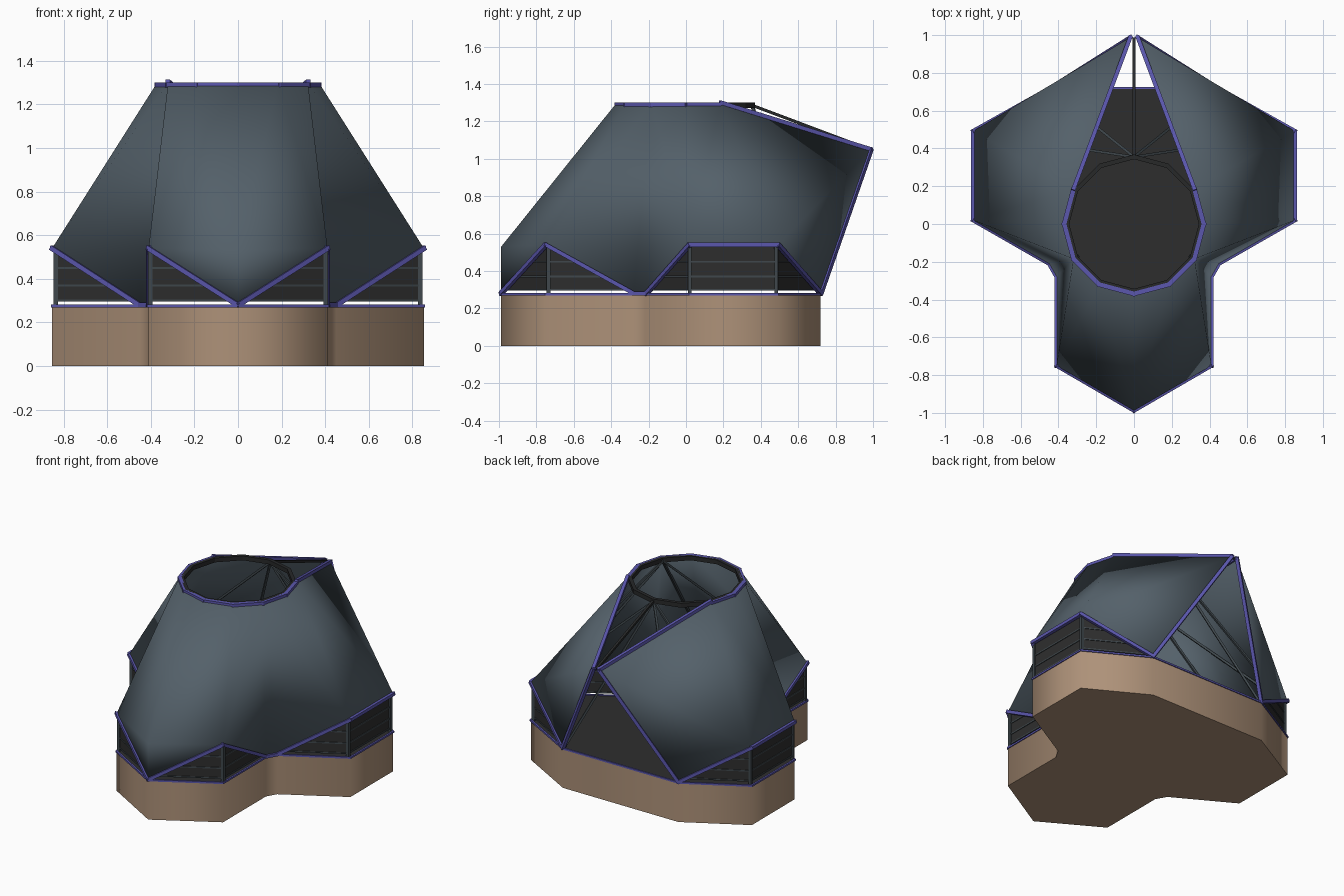
import bpy, bmesh, math
from mathutils import Vector as V

if "Cube" in bpy.data.objects:
    bpy.data.objects.remove(bpy.data.objects["Cube"])


def material(name, rgb):
    m = bpy.data.materials.new(name)
    m.diffuse_color = (*rgb, 1)
    m.use_nodes = True
    m.node_tree.nodes["Principled BSDF"].inputs["Base Color"].default_value = m.diffuse_color
    return m


ROOF = material("slate_fabric", (0.088, 0.118, 0.143))
TAN = material("tan_base", (0.42, 0.285, 0.19))
TRIM = material("violet_trim", (0.105, 0.095, 0.42))
DARK = material("dark_floor", (0.027, 0.027, 0.027))
FRAME = material("frame_grey", (0.05, 0.064, 0.073))
RINGM = material("ring_black", (0.02, 0.021, 0.022))


def make(name, bm, mats, mirror=False, smooth=None):
    me = bpy.data.meshes.new(name)
    bm.to_mesh(me)
    bm.free()
    for m in mats:
        me.materials.append(m)
    if smooth:
        me.polygons.foreach_set("use_smooth", [True] * len(me.polygons))
        me.set_sharp_from_angle(angle=math.radians(smooth))
    ob = bpy.data.objects.new(name, me)
    bpy.context.collection.objects.link(ob)
    if mirror:
        ob.modifiers.new("mirror", 'MIRROR').use_clip = True
    return ob


def rods(name, segments, w, mat, mirror=True):
    """Square bars along a list of (start, end) pairs."""
    bm = bmesh.new()
    for a, b in segments:
        a, b = V(a), V(b)
        d = b - a
        rot = d.to_track_quat('Z', 'Y').to_matrix().to_4x4()
        rot.translation = (a + b) / 2
        vs = bmesh.ops.create_cube(bm, size=1)["verts"]
        for v in vs:
            v.co = rot @ V((v.co.x * w, v.co.y * w, v.co.z * (d.length + w * 0.6)))
    return make(name, bm, [mat], mirror)


def ring_pt(deg, r=0.37, z=1.3):
    a = math.radians(deg)
    return V((r * math.cos(a), r * math.sin(a), z))


# Key points of the right half
LOW, HIGH = 0.28, 0.54
r = [ring_pt(-90 + 30 * i) for i in range(5)]
T, B = V((0, -0.988, 0.53)), V((0, -0.988, LOW))
C = V((0.41, -0.75, HIGH))
V1, V2 = V((0.41, -0.28, LOW)), V((0.45, -0.21, LOW))
D, E = V((0.852, 0.02, HIGH)), V((0.852, 0.492, HIGH))
F, K = V((0.445, 0.72, LOW)), V((0.02, 0.988, 1.05))

# Base with dark floor on top
half = [B, C, V1, V2, D, E, F]
outline = [p.xy for p in half] + [V((-p.x, p.y)) for p in half[:0:-1]]
bm = bmesh.new()
face = bm.faces.new([bm.verts.new((p.x, p.y, 0)) for p in outline])
top = bmesh.ops.extrude_face_region(bm, geom=[face])["geom"]
for v in [g for g in top if isinstance(g, bmesh.types.BMVert)]:
    v.co.z = 0.275
bmesh.ops.recalc_face_normals(bm, faces=bm.faces)
for f in bm.faces:
    f.material_index = 1 if f.normal.z > 0.5 else 0
make("base", bm, [TAN, DARK], smooth=65)

# Roof shell
bm = bmesh.new()
cache = {}


def vert(p):
    key = tuple(p)
    if key not in cache:
        cache[key] = bm.verts.new(p)
    return cache[key]


for poly in ([r[0], r[1], C, T], [T, C, B], [r[1], r[2], C], [r[2], V1, C],
             [r[2], V2, V1], [r[2], r[3], D], [r[2], D, V2],
             [r[3], r[4], E, D], [r[4], K, E], [K, F, E]):
    bm.faces.new([vert(p) for p in reversed(poly)])
roof = make("roof", bm, [ROOF], mirror=True, smooth=180)
solid = roof.modifiers.new("thickness", 'SOLIDIFY')
solid.thickness = 0.008

# Trim on roof edges, crown and base rim
edge = [B, C, V1, V2, D, E, F, K, r[4]]
rods("roof_edge_trim", list(zip(edge, edge[1:])), 0.022, TRIM)
crown = [V((p.x, p.y, 1.288)) for p in r]
rods("crown_trim", list(zip(crown, crown[1:])), 0.024, TRIM)
rim = [V((p.x, p.y, 0.275)) for p in half] + [V((0, 0.72, 0.275))]
rods("base_rim_trim", list(zip(rim, rim[1:])), 0.012, TRIM)

# Dark crown ring
bm = bmesh.new()
for i in range(12):
    loop = []
    for k in (i, i + 1):
        loop.append([ring_pt(30 * k, rad, z) for rad, z in
                     ((0.368, 1.27), (0.368, 1.3), (0.343, 1.3), (0.343, 1.27))])
    for j in range(4):
        n = (j + 1) % 4
        bm.faces.new([bm.verts.new(p) for p in
                      (loop[0][j], loop[1][j], loop[1][n], loop[0][n])])
bmesh.ops.remove_doubles(bm, verts=bm.verts, dist=1e-4)
bmesh.ops.recalc_face_normals(bm, faces=bm.faces)
make("crown_ring", bm, [RINGM])


# Window screens and rails, cut to the sloping roof edge
def inset(p, z):
    return V((p.x * 0.98, p.y * 0.98, z))


def span(a, b, z):
    """Ends of the level line at height z under the roof edge a-b."""
    ends = []
    for p, q in ((a, b), (b, a)):
        t = 0 if p.z >= z else (z - p.z) / (q.z - p.z)
        ends.append(inset(p.lerp(q, t), z))
    return ends


bm = bmesh.new()
rails = []
for a, b in ((B, C), (C, V1), (V2, D), (D, E), (E, F)):
    s, e = span(a, b, 0.3)
    pts = [s, e] + [inset(p, p.z) for p in (b, a) if p.z > 0.5]
    bm.faces.new([bm.verts.new(p) for p in pts])
    rails += [span(a, b, z) for z in (0.3, 0.37, 0.45)]
make("window_screens", bm, [DARK], mirror=True)
rods("window_rails", rails, 0.009, FRAME)
rods("window_posts", [(inset(p, 0.275), inset(p, 0.53)) for p in (C, D, E)],
     0.02, FRAME)

# Poles from the crown to the eaves, and the ridge pole at the back
hub_back, hub_side = ring_pt(90, 0.355, 1.28), ring_pt(-30, 0.345, 1.28)
poles = [(hub_back, inset(E, 0.52)), (hub_back, inset(F, 0.29)),
         (hub_side, inset(C, 0.52)), (hub_side, inset(D, 0.52)),
         (hub_side, inset(B, 0.5)), (hub_side, inset(E, 0.52))]
rods("roof_poles", poles, 0.014, FRAME)
rods("ridge_pole", [((0, 0.355, 1.285), (0, 0.98, 1.05))], 0.016, RINGM, False)
